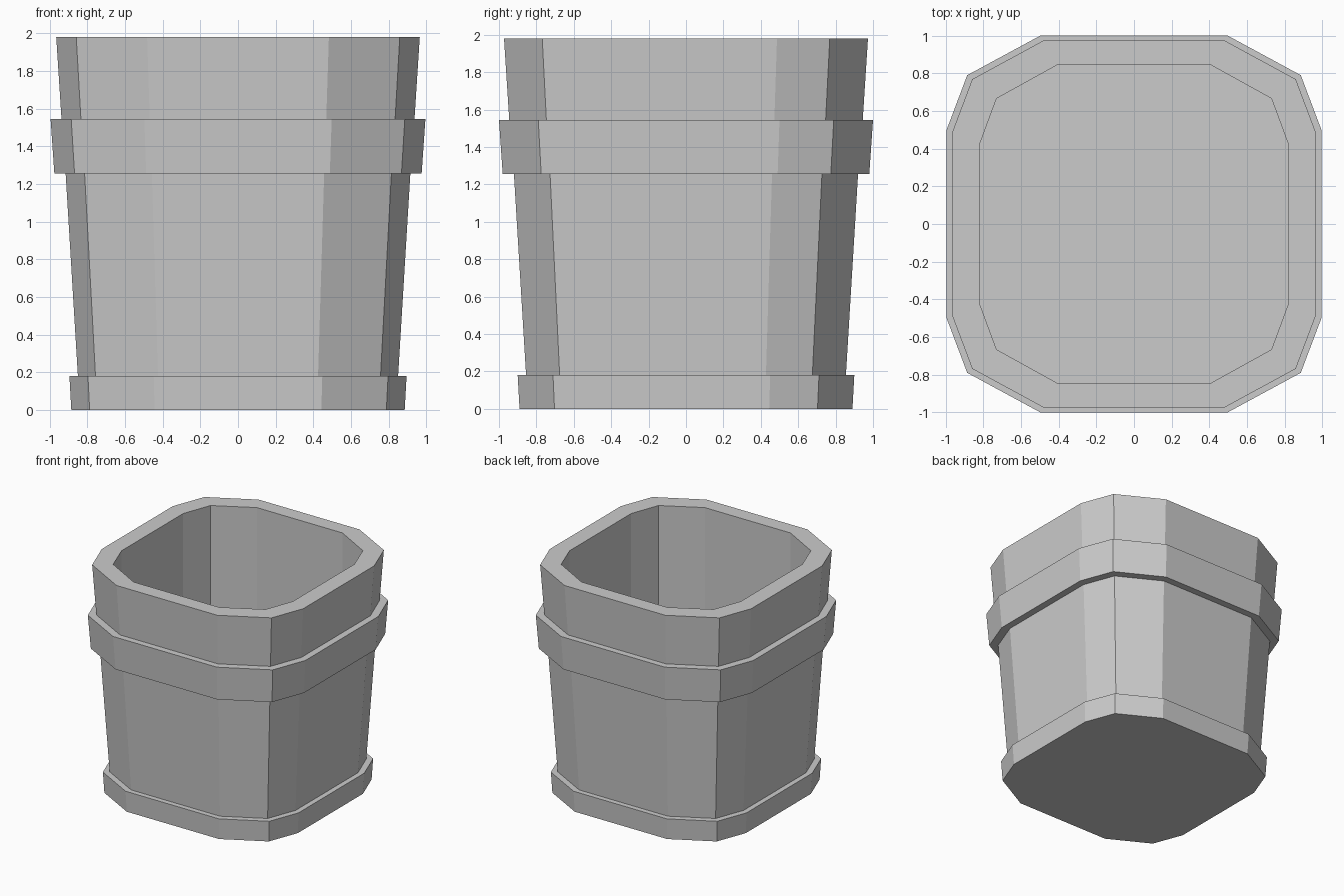
import bpy, bmesh

if "Cube" in bpy.data.objects:
    bpy.data.objects.remove(bpy.data.objects["Cube"])

# One quarter of the twelve-sided outline, mirrored into a full ring
quarter = [(1.0, 0.5), (0.89, 0.79), (0.5, 1.0)]
outline = (quarter
           + [(-x, y) for x, y in reversed(quarter)]
           + [(-x, -y) for x, y in quarter]
           + [(x, -y) for x, y in reversed(quarter)])

# Wall section (x half-width, y half-depth, height): outside, rim, inside, floor
section = [
    (0.885, 0.89, 0.0), (0.895, 0.90, 0.18),    # foot band
    (0.85, 0.855, 0.18), (0.915, 0.92, 1.255),  # tapered body
    (0.975, 0.98, 1.255), (0.995, 1.0, 1.545),  # raised collar
    (0.937, 0.945, 1.545), (0.965, 0.973, 1.98),  # neck
    (0.82, 0.843, 1.98), (0.82, 0.843, 0.12),   # rim and inner wall
]

bm = bmesh.new()
rings = [[bm.verts.new((x * sx, y * sy, z)) for x, y in outline]
         for sx, sy, z in section]
n = len(outline)
for low, high in zip(rings, rings[1:]):
    for i in range(n):
        j = (i + 1) % n
        bm.faces.new((low[i], low[j], high[j], high[i]))

# Underside and inside floor
bm.faces.new(rings[0][::-1])
bm.faces.new(rings[-1])
bmesh.ops.recalc_face_normals(bm, faces=bm.faces[:])

mesh = bpy.data.meshes.new("planter_pot")
bm.to_mesh(mesh)
bm.free()
pot = bpy.data.objects.new("planter_pot", mesh)
bpy.context.collection.objects.link(pot)
